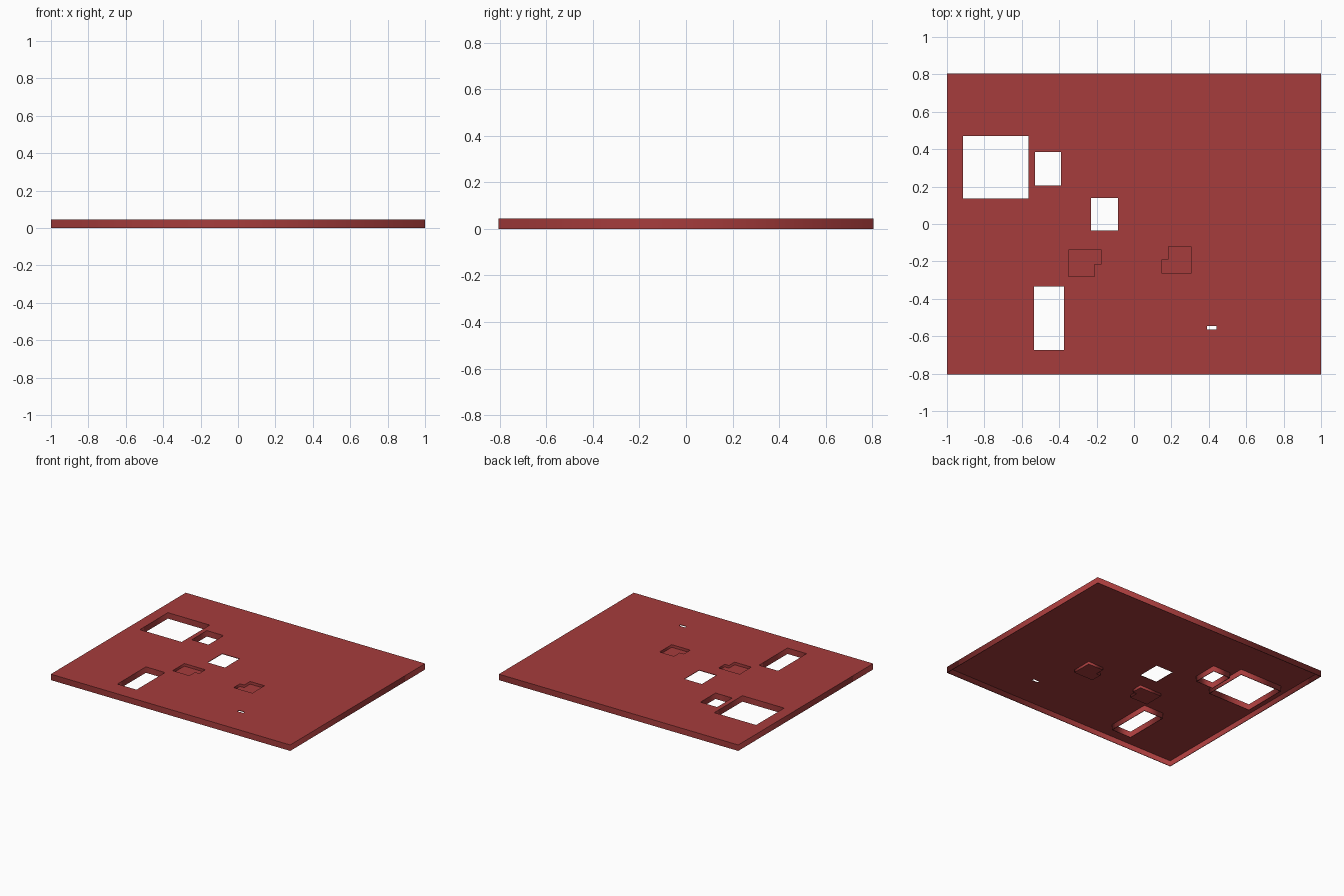
import bpy
from mathutils import Vector

if "Cube" in bpy.data.objects:
    bpy.data.objects.remove(bpy.data.objects["Cube"])

HEIGHT, SKIN, WALL, POCKET = 0.045, 0.004, 0.004, 0.02

red = bpy.data.materials.new("brick_red")
red.use_nodes = True
colour = (0.38, 0.045, 0.045, 1)
red.diffuse_color = colour
red.node_tree.nodes["Principled BSDF"].inputs["Base Color"].default_value = colour


def rect(x0, x1, y0, y1):
    return [(x0, y0), (x1, y0), (x1, y1), (x0, y1)]


def offset(loop, d):
    """Grow a counter-clockwise right-angled outline by d."""
    pts = [Vector(p) for p in loop]
    grown = []
    for i, p in enumerate(pts):
        a = (p - pts[i - 1]).normalized()
        b = (pts[(i + 1) % len(pts)] - p).normalized()
        grown.append(p + d * Vector((a.y + b.y, -a.x - b.x)))
    return grown


def slab(name, loops, z0, z1):
    """Filled outline (inner loops become openings) extruded from z0 to z1."""
    curve = bpy.data.curves.new(name, "CURVE")
    curve.dimensions = "2D"
    curve.fill_mode = "BOTH"
    curve.extrude = (z1 - z0) / 2
    for loop in loops:
        spline = curve.splines.new("POLY")
        spline.points.add(len(loop) - 1)
        for point, (x, y) in zip(spline.points, loop):
            point.co = (x, y, 0, 1)
        spline.use_cyclic_u = True
    temp = bpy.data.objects.new(name + "_outline", curve)
    bpy.context.collection.objects.link(temp)
    bpy.context.view_layer.update()
    graph = bpy.context.evaluated_depsgraph_get()
    mesh = bpy.data.meshes.new_from_object(temp.evaluated_get(graph))
    bpy.data.objects.remove(temp)
    mesh.name = name
    mesh.materials.clear()
    mesh.materials.append(red)
    obj = bpy.data.objects.new(name, mesh)
    obj.location.z = (z0 + z1) / 2
    bpy.context.collection.objects.link(obj)


# Outlines in plan
outer = rect(-1, 1, -0.805, 0.805)
walled = {
    "large_opening": rect(-0.915, -0.565, 0.135, 0.47),
    "small_opening": rect(-0.53, -0.39, 0.205, 0.385),
    "tall_opening": rect(-0.535, -0.375, -0.675, -0.335),
}
centre_opening = rect(-0.23, -0.085, -0.035, 0.14)
slot = rect(0.39, 0.44, -0.565, -0.545)
pockets = {
    "right_pocket": [(-0.35, -0.28), (-0.21, -0.28), (-0.21, -0.213),
                     (-0.175, -0.213), (-0.175, -0.14), (-0.35, -0.14)],
    "left_pocket": [(0.15, -0.265), (0.305, -0.265), (0.305, -0.12),
                    (0.185, -0.12), (0.185, -0.19), (0.15, -0.19)],
}

# Thin top panel with every opening, and the skirt round its edge
slab("top_panel", [outer, *walled.values(), centre_opening, slot, *pockets.values()],
     HEIGHT - SKIN, HEIGHT)
slab("outer_skirt", [outer, offset(outer, -WALL)], 0, HEIGHT - SKIN)

# Full-depth collars under the walled openings
for name, loop in walled.items():
    slab(name + "_collar", [offset(loop, WALL), loop], 0, HEIGHT - SKIN)

# Shallow pockets sunk into the panel
for name, loop in pockets.items():
    slab(name + "_wall", [offset(loop, WALL), loop], HEIGHT - POCKET, HEIGHT - SKIN)
    slab(name + "_floor", [offset(loop, WALL)], HEIGHT - POCKET - SKIN, HEIGHT - POCKET)
